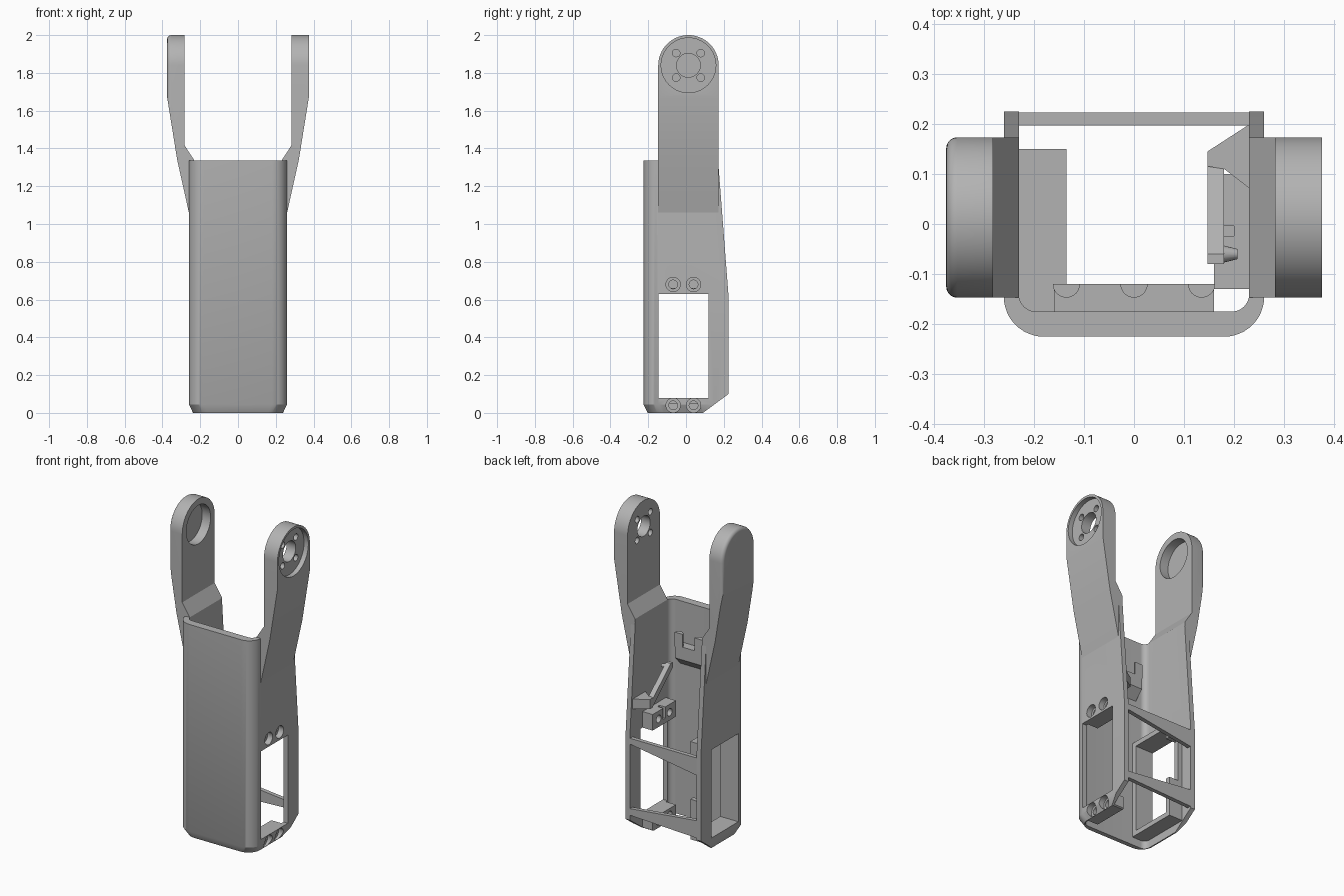
import bpy, bmesh, math
from mathutils import Vector

if "Cube" in bpy.data.objects:
    bpy.data.objects.remove(bpy.data.objects["Cube"], do_unlink=True)

grey = bpy.data.materials.new("matte_grey")
grey.use_nodes = True
grey.diffuse_color = (0.45, 0.45, 0.45, 1)
grey.node_tree.nodes["Principled BSDF"].inputs["Base Color"].default_value = (0.45, 0.45, 0.45, 1)


def loft(name, rings):
    """Closed solid through matching rings of points."""
    bm = bmesh.new()
    loops = [[bm.verts.new(p) for p in ring] for ring in rings]
    n = len(loops[0])
    for a, b in zip(loops, loops[1:]):
        for i in range(n):
            j = (i + 1) % n
            bm.faces.new((a[i], a[j], b[j], b[i]))
    bm.faces.new(loops[0])
    bm.faces.new(loops[-1])
    bmesh.ops.recalc_face_normals(bm, faces=bm.faces)
    mesh = bpy.data.meshes.new(name)
    bm.to_mesh(mesh)
    bm.free()
    obj = bpy.data.objects.new(name, mesh)
    bpy.context.collection.objects.link(obj)
    mesh.materials.append(grey)
    return obj


def prism(name, outline, axis, lo, hi):
    """Extrude a 2D outline along x, y or z."""
    def point(p, t):
        q = list(p)
        q.insert("xyz".index(axis), t)
        return Vector(q)
    return loft(name, [[point(p, t) for p in outline] for t in (lo, hi)])


def box(name, x, y, z):
    return prism(name, [(x[0], y[0]), (x[1], y[0]), (x[1], y[1]), (x[0], y[1])], "z", *z)


def arc(cx, cy, r, start, end, n=12):
    angles = [math.radians(start + (end - start) * i / n) for i in range(n + 1)]
    return [(cx + r * math.cos(a), cy + r * math.sin(a)) for a in angles]


def disc(y, z, r, x0, x1, n=40):
    return prism("hole_cutter", arc(y, z, r, 0, 360, n)[:-1], "x", x0, x1)


def boolean(obj, tools, operation="DIFFERENCE"):
    bpy.context.view_layer.objects.active = obj
    for tool in tools:
        mod = obj.modifiers.new("cut", "BOOLEAN")
        mod.operation, mod.solver, mod.object = operation, "EXACT", tool
        bpy.ops.object.modifier_apply(modifier=mod.name)
        bpy.data.objects.remove(tool, do_unlink=True)


def window():
    return box("window_cutter", (-0.5, 0.5), (-0.145, 0.12), (0.08, 0.63))


def screw_holes():
    cutters = []
    for y in (-0.068, 0.04):
        for z in (0.04, 0.68):
            cutters += [disc(y, z, 0.038, 0.225, 0.3), disc(y, z, 0.023, 0.1, 0.3)]
    return cutters


# U-shaped sleeve, chamfered at the foot and trimmed to the side profile
def sleeve_ring(z, inset):
    w, f, r = 0.26 - inset, -0.225 + inset, 0.08
    pts = [(-w, 0.3)] + arc(-w + r, f + r, r, 180, 270) + arc(w - r, f + r, r, 270, 360)
    pts += [(w, 0.3), (0.23, 0.3)]
    pts += arc(0.195, -0.14, 0.035, 0, -90) + arc(-0.195, -0.14, 0.035, 270, 180)
    pts += [(-0.23, 0.3)]
    return [(x, y, z) for x, y in pts]


side_profile = [(-0.3, -0.1), (-0.045, -0.1), (0.09, 0), (0.225, 0.1), (0.225, 0.62),
                (0.17, 1.335), (0.17, 1.5), (-0.3, 1.5)]
sleeve = loft("sleeve", [sleeve_ring(0, 0.022), sleeve_ring(0.045, 0), sleeve_ring(1.335, 0)])
boolean(sleeve, [prism("profile_cutter", side_profile, "x", -0.5, 0.5)], "INTERSECT")
boolean(sleeve, [window()] + screw_holes())

# Window frame inside the wall on the model's right
frame = box("window_frame", (-0.235, -0.135), (-0.18, 0.15), (0.05, 0.66))
boolean(frame, [window(), box("notch_cutter", (-0.2, -0.1), (0.1, 0.2), (0.3, 0.56))])

# Screw blocks behind the wall on the model's left
for name, z in (("lower_screw_block", (0.002, 0.08)), ("upper_screw_block", (0.63, 0.73))):
    block = box(name, (0.16, 0.235), (-0.13, 0.1), z)
    boolean(block, screw_holes() + [box("slot_cutter", (0.1, 0.2), (-0.024, -0.004), (0.66, 0.8))])
    if z[0] < 0.1:
        boolean(block, [prism("profile_cutter", side_profile, "x", -0.5, 0.5)], "INTERSECT")


# Fork arms
AY, AZ = 0.013, 1.84


def capsule(x, inset):
    r = 0.16 - inset
    pts = arc(AY, AZ, r, 0, 180, 32) + [(AY - r, 0.9), (AY + r, 0.9)]
    return [(x, y, z) for y, z in pts]


def fork_arm(name, side, rounding):
    section = [(0.232, 1.06), (0.26, 1.06), (0.322, 1.34), (0.375, 1.67), (0.375, 2.1),
               (0.282, 2.1), (0.282, 1.415), (0.23, 1.335)]
    arm = prism(name, [(side * x, z) for x, z in section], "y", -0.3, 0.3)
    rings = [capsule(side * 0.2, 0)]
    if rounding:
        for i in range(7):
            a = math.radians(15 * i)
            rings.append(capsule(side * (0.375 - rounding * (1 - math.sin(a))),
                                 rounding * (1 - math.cos(a))))
    else:
        rings.append(capsule(side * 0.5, 0))
    boolean(arm, [loft("capsule_cutter", rings)], "INTERSECT")
    return arm


right_arm = fork_arm("right_fork_arm", -1, 0.022)
boolean(right_arm, [disc(AY, AZ, 0.12, -0.34, -0.2)])
left_arm = fork_arm("left_fork_arm", 1, 0)
cutters = [disc(AY, AZ, 0.145, 0.345, 0.5), disc(AY, AZ, 0.063, 0.2, 0.5)]
cutters += [disc(AY + dy, AZ + dz, 0.02, 0.2, 0.5, 20) for dy in (-0.065, 0.065) for dz in (-0.065, 0.065)]
boolean(left_arm, cutters)

# Tapered braces across the open back
for name, (a, b, c, d) in (("upper_brace", (0.5, 0.575, 0.61, 0.61)),
                           ("lower_brace", (0.11, 0.13, 0.17, 0.22))):
    prism(name, [(-0.24, a), (0.24, b), (0.24, c), (-0.24, d)], "y", 0.197, 0.223)

# Shelf with three half-round pegs on the inside of the front wall
prism("shelf", [(-0.18, 0.94), (-0.12, 1.0), (-0.12, 1.08), (-0.18, 1.08)], "x", -0.16, 0.16)
for i, x in enumerate((-0.135, 0, 0.135)):
    prism("shelf_peg_%d" % (i + 1), arc(x, -0.12, 0.027, 180, 360, 16), "z", 1.07, 1.16)

# Sloping cable clip on the left wall
prism("clip_arm", [(-0.08, 0.96), (0.115, 0.79), (0.115, 0.84), (-0.06, 0.99), (-0.08, 0.99)],
      "x", 0.147, 0.18)
prism("clip_root", [(0.147, 0.115), (0.147, 0.145), (0.232, 0.2), (0.232, 0.07), (0.18, 0.11)],
      "z", 0.785, 0.845)
loft("clip_peg", [[(x, y, z) for y, z in arc(-0.06, 0.965, r, 0, 360, 16)[:-1]]
                  for x, r in ((0.175, 0.018), (0.207, 0.01))])

# Smooth the round surfaces, keep the corners crisp
bpy.ops.object.select_all(action="DESELECT")
for obj in bpy.context.scene.objects:
    if obj.type == "MESH" and obj.data.materials and obj.data.materials[0] == grey:
        obj.select_set(True)
        bpy.context.view_layer.objects.active = obj
bpy.ops.object.shade_smooth_by_angle(angle=math.radians(30))
